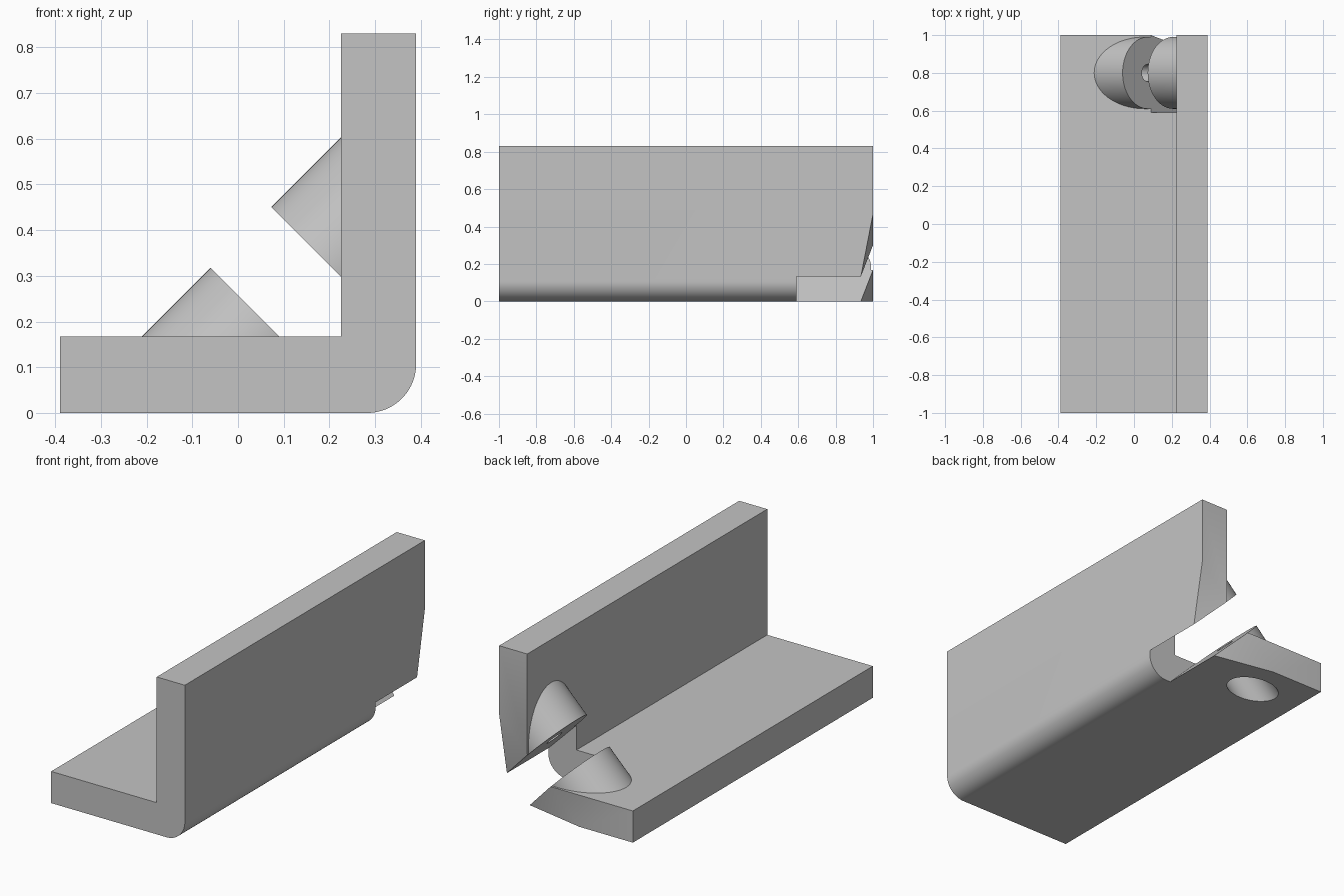
import bpy, bmesh, math
from mathutils import Vector, Matrix

cube = bpy.data.objects.get("Cube")
if cube:
    bpy.data.objects.remove(cube, do_unlink=True)

grey = bpy.data.materials.new("plain grey")
grey.use_nodes = True
COLOUR = (0.55, 0.55, 0.55, 1)
grey.diffuse_color = COLOUR
grey.node_tree.nodes["Principled BSDF"].inputs["Base Color"].default_value = COLOUR

# Overall sizes
HALF_W, HEIGHT = 0.39, 0.83
FLOOR_TOP, WALL_IN = 0.167, 0.226
FILLET = 0.107
SLOT_LOW, SLOT_HIGH = 0.257, 0.523          # slot faces, as x + z
AXIS = Vector((1, 0, 1)).normalized()       # clamp screw direction
LOW_DISC = Vector((0.074, 0.8, 0.183))
HIGH_DISC = Vector((0.207, 0.8, 0.316))


def to_object(name, bm):
    bmesh.ops.recalc_face_normals(bm, faces=bm.faces)
    mesh = bpy.data.meshes.new(name)
    bm.to_mesh(mesh)
    bm.free()
    mesh.materials.append(grey)
    obj = bpy.data.objects.new(name, mesh)
    bpy.context.collection.objects.link(obj)
    return obj


def prism(name, profile, start, depth, plane):
    """Extrude a flat profile; plane maps (a, b) to a 3D point."""
    bm = bmesh.new()
    face = bm.faces.new([bm.verts.new(plane(a, b) + start) for a, b in profile])
    out = bmesh.ops.extrude_face_region(bm, geom=[face])
    verts = [v for v in out["geom"] if isinstance(v, bmesh.types.BMVert)]
    bmesh.ops.translate(bm, verts=verts, vec=depth)
    return to_object(name, bm)


def rod(name, radius, start, end, sides=64):
    bm = bmesh.new()
    turn = (end - start).to_track_quat("Z", "Y").to_matrix().to_4x4()
    bmesh.ops.create_cone(bm, cap_ends=True, segments=sides, radius1=radius, radius2=radius,
                          depth=(end - start).length,
                          matrix=Matrix.Translation((start + end) / 2) @ turn)
    return to_object(name, bm)


def combine(target, tool, operation):
    mod = target.modifiers.new(operation.lower(), "BOOLEAN")
    mod.operation, mod.object, mod.solver = operation, tool, "EXACT"
    bpy.context.view_layer.objects.active = target
    bpy.ops.object.modifier_apply(modifier=mod.name)
    bpy.data.objects.remove(tool, do_unlink=True)


def xz(a, b):
    return Vector((a, 0, b))


# Angle bracket with a rounded outer corner
corner = [(HALF_W - FILLET + FILLET * math.sin(t), FILLET - FILLET * math.cos(t))
          for t in (math.pi / 2 * i / 20 for i in range(21))]
profile = [(-HALF_W, 0)] + corner + [(HALF_W, HEIGHT), (WALL_IN, HEIGHT),
                                     (WALL_IN, FLOOR_TOP), (-HALF_W, FLOOR_TOP)]
bracket = prism("clamp_bracket", profile, Vector((0, -1, 0)), Vector((0, 2, 0)), xz)

# Round bosses, one long slanted rod trimmed inside the floor and the wall
boss = rod("boss", 0.19, LOW_DISC - AXIS * 0.7, HIGH_DISC + AXIS * 0.7, 96)
trim = prism("boss_trim", [(-0.36, 0.06), (0.32, 0.06), (0.32, 0.78), (-0.36, 0.78)],
             Vector((0, 0.5, 0)), Vector((0, 0.6, 0)), xz)
combine(boss, trim, "INTERSECT")
combine(bracket, boss, "UNION")

# Diagonal slot through the corner and between the bosses
slot = prism("slot", [((s - v) / 2, (s + v) / 2) for s, v in
                      ((SLOT_LOW, -0.8), (SLOT_HIGH, -0.8), (SLOT_HIGH, 0.8), (SLOT_LOW, 0.8))],
             Vector((0, 0.59, 0)), Vector((0, 0.6, 0)), xz)
combine(bracket, slot, "DIFFERENCE")

# Bevel on the back end next to the slot, running along the screw direction
slope = 0.065 / 0.335


def across(v, y):
    return Vector((-v / 2, y, v / 2))


bevel = prism("end_bevel", [(-0.6, 1 - 0.678 * slope), (0.178, 1 + 0.1 * slope),
                            (0.178, 1.2), (-0.6, 1.2)],
              -AXIS, AXIS * 3, across)
combine(bracket, bevel, "DIFFERENCE")

# Screw hole with a wide head recess below and a blind hole above
combine(bracket, rod("head_recess", 0.103, LOW_DISC - AXIS * 0.6, LOW_DISC - AXIS * 0.11), "DIFFERENCE")
combine(bracket, rod("screw_hole", 0.046, LOW_DISC - AXIS * 0.2, HIGH_DISC + AXIS * 0.17, 40), "DIFFERENCE")

# Smooth the curved faces only
bpy.ops.object.select_all(action="DESELECT")
bracket.select_set(True)
bpy.context.view_layer.objects.active = bracket
bpy.ops.object.shade_smooth_by_angle(angle=math.radians(25))
